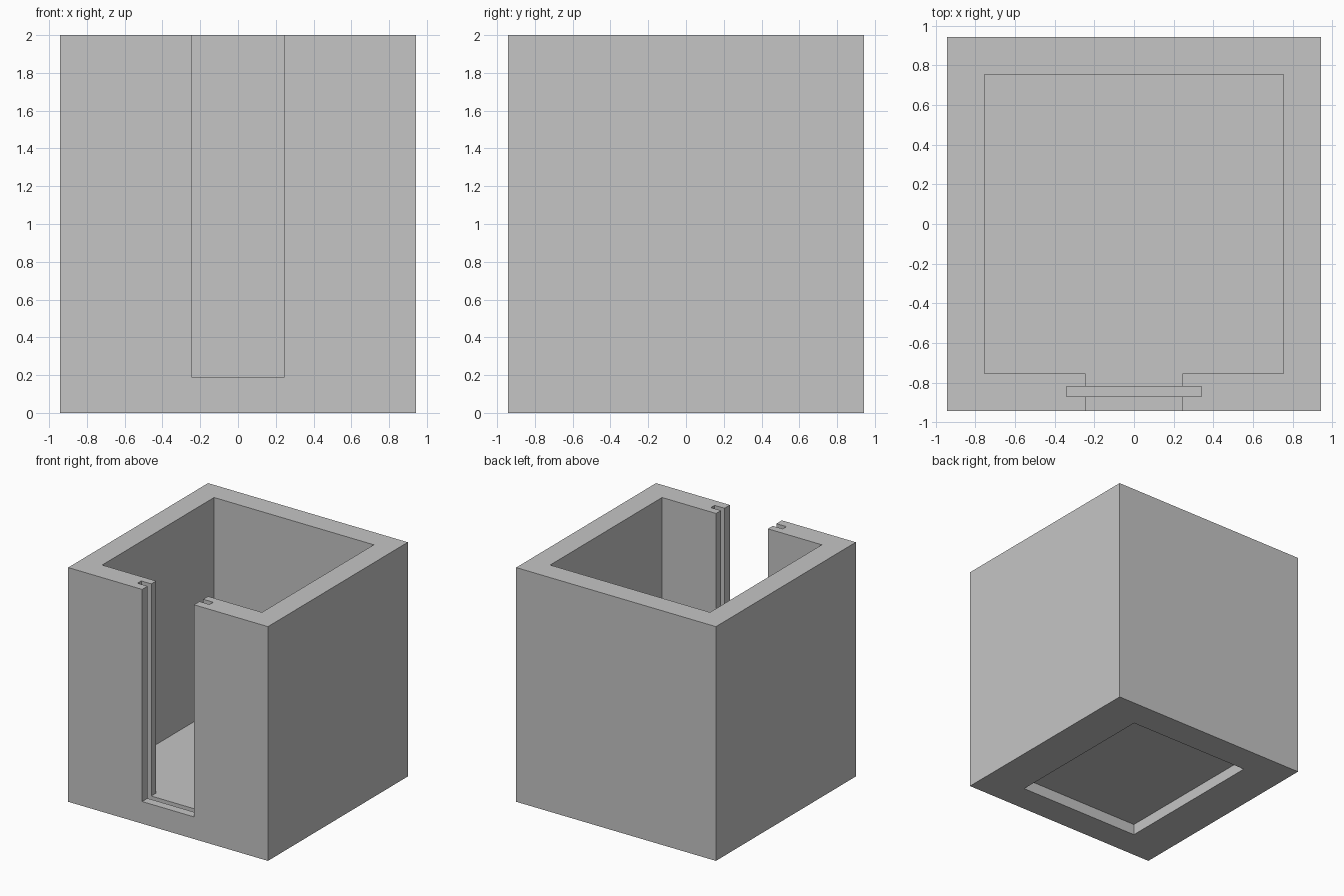
import bpy, bmesh

cube = bpy.data.objects.get("Cube")
if cube:
    bpy.data.objects.remove(cube, do_unlink=True)

U = 2 / 10.6            # one wall thickness
HALF = 5 * U            # half width of the box
INNER = 4 * U           # half width of the cavity
SLOT = 1.3 * U          # half width of the front opening
TOP = 2.0
OVER = TOP + 0.2        # cutters pass through the rim


def prism(name, outline, z0, z1):
    """Closed solid made by extruding a plan outline from z0 to z1."""
    bm = bmesh.new()
    face = bm.faces.new([bm.verts.new((x, y, z0)) for x, y in outline])
    ext = bmesh.ops.extrude_face_region(bm, geom=[face])
    verts = [g for g in ext["geom"] if isinstance(g, bmesh.types.BMVert)]
    bmesh.ops.translate(bm, verts=verts, vec=(0, 0, z1 - z0))
    bmesh.ops.recalc_face_normals(bm, faces=bm.faces)
    mesh = bpy.data.meshes.new(name)
    bm.to_mesh(mesh)
    bm.free()
    obj = bpy.data.objects.new(name, mesh)
    bpy.context.collection.objects.link(obj)
    return obj


def rect(hx, y0, y1):
    return [(-hx, y0), (hx, y0), (hx, y1), (-hx, y1)]


# Outer box
box = prism("box_body", rect(HALF, -HALF, HALF), 0, TOP)

# Cavity joined with the front opening, sharing one floor
right_half = [(SLOT, -HALF - 0.1), (SLOT, -INNER), (INNER, -INNER), (INNER, INNER)]
cavity_plan = right_half + [(-x, y) for x, y in reversed(right_half)]

cutters = [
    prism("cavity_cutter", cavity_plan, U, OVER),
    # Thin groove for a sliding panel, in the middle of the front wall
    prism("groove_cutter", rect(1.8 * U, -0.87, -0.82), U / 2, OVER),
    # Shallow recess in the underside
    prism("base_recess_cutter", rect(0.58, -0.693, 0.693), -0.1, U / 2),
]

for cutter in cutters:
    cutter.hide_render = True
    mod = box.modifiers.new(cutter.name, "BOOLEAN")
    mod.operation = "DIFFERENCE"
    mod.solver = "EXACT"
    mod.object = cutter

# Bake the cuts, then drop the cutters
bpy.context.view_layer.update()
graph = bpy.context.evaluated_depsgraph_get()
cut_mesh = bpy.data.meshes.new_from_object(box.evaluated_get(graph))
box.modifiers.clear()
box.data = cut_mesh
for cutter in cutters:
    bpy.data.objects.remove(cutter, do_unlink=True)

# Plain grey material
grey = bpy.data.materials.new("plain_grey")
grey.use_nodes = True
colour = (0.56, 0.56, 0.56, 1)
grey.diffuse_color = colour
grey.node_tree.nodes["Principled BSDF"].inputs["Base Color"].default_value = colour
box.data.materials.clear()
box.data.materials.append(grey)
for poly in box.data.polygons:
    poly.material_index = 0
    poly.use_smooth = False
